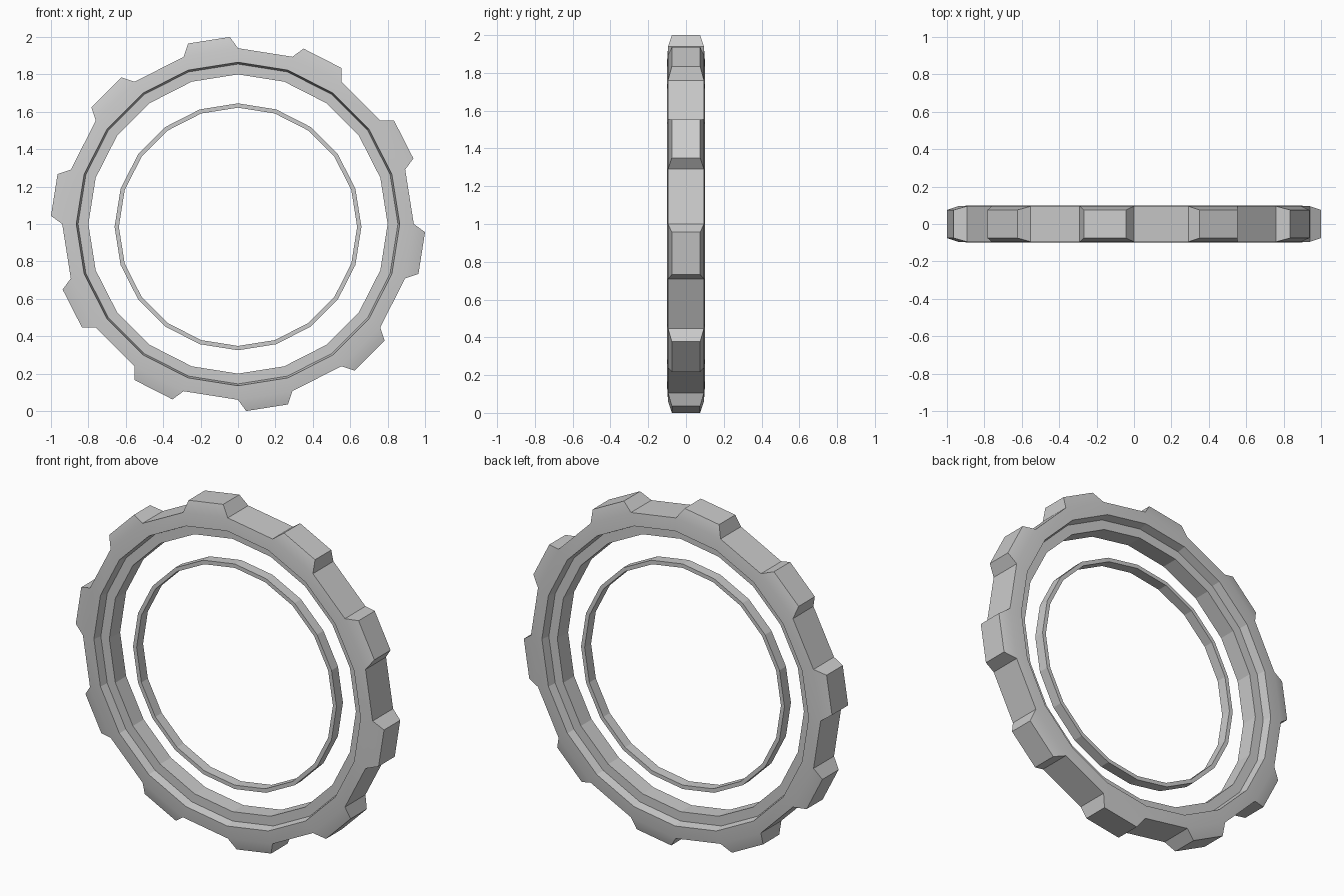
import bpy, bmesh
from math import sin, cos, radians

if "Cube" in bpy.data.objects:
    bpy.data.objects.remove(bpy.data.objects["Cube"])

N = 20  # sides of both rings


def point(radius, degrees, y, zc):
    a = radians(degrees)
    return (radius * sin(a), y, zc + radius * cos(a))


def lathe(bm, profile, zc):
    """Sweep a closed (radius, y) profile round the y axis; return quads[segment][side]."""
    rings = [[bm.verts.new(point(r, 360 / N * k, y, zc)) for r, y in profile]
             for k in range(N)]
    m = len(profile)
    quads = []
    for k in range(N):
        a, b = rings[k], rings[(k + 1) % N]
        quads.append([bm.faces.new((a[i], a[(i + 1) % m], b[(i + 1) % m], b[i]))
                      for i in range(m)])
    return quads


def finish(bm, name):
    bmesh.ops.recalc_face_normals(bm, faces=bm.faces[:])
    mesh = bpy.data.meshes.new(name)
    bm.to_mesh(mesh)
    bm.free()
    obj = bpy.data.objects.new(name, mesh)
    bpy.context.collection.objects.link(obj)
    bpy.ops.object.select_all(action='DESELECT')
    obj.select_set(True)
    bpy.context.view_layer.objects.active = obj
    bpy.ops.object.shade_smooth_by_angle(angle=radians(17))


# Tyre: tread face first, then sides, stepped rim and inner flange
bm = bmesh.new()
tyre = [(0.94, -0.095), (0.94, 0.095), (0.865, 0.10), (0.855, 0.05),
        (0.80, 0.05), (0.80, -0.05), (0.855, -0.05), (0.865, -0.10)]
quads = lathe(bm, tyre, 1.0)

# Tread blocks: every other tread face is extruded to a tapered lug
for k in range(1, N, 2):
    mid = 18 * k + 9
    face = bmesh.ops.extrude_discrete_faces(bm, faces=[quads[k][0]])['faces'][0]
    for v in face.verts:
        side = 1 if v.co.y > 0 else -1
        a = radians(mid)
        along = v.co.x * cos(a) - (v.co.z - 1.0) * sin(a)
        v.co = point(1.001, mid + (6.5 if along > 0 else -6.5), side * 0.075, 1.0)
finish(bm, "tyre")

# Thin inner ring, sitting slightly low
bm = bmesh.new()
lathe(bm, [(0.66, -0.03), (0.66, 0.03), (0.637, 0.03), (0.637, -0.03)], 0.985)
finish(bm, "inner_ring")
